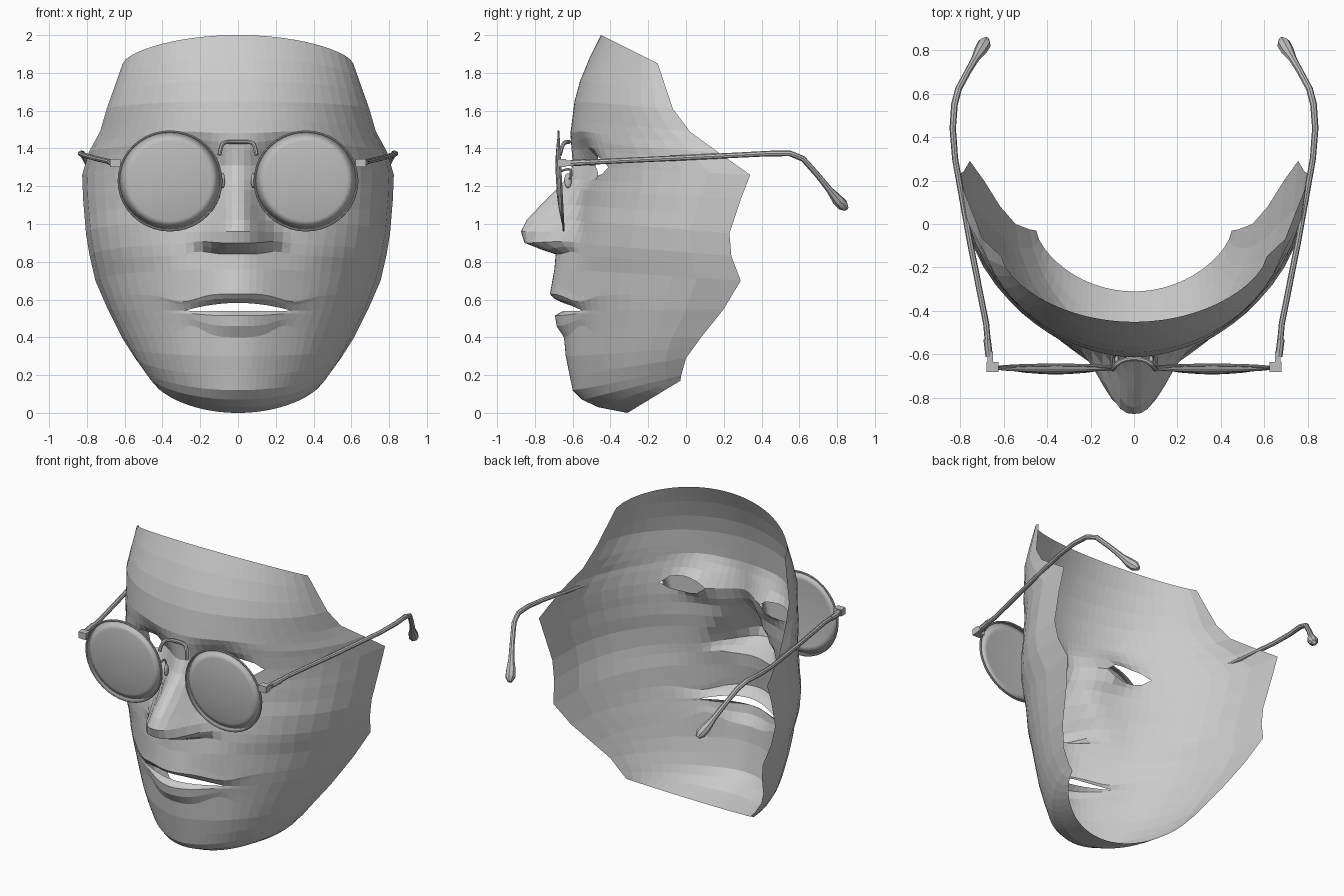
import bpy, bmesh, math
from mathutils import Vector

if "Cube" in bpy.data.objects:
    bpy.data.objects.remove(bpy.data.objects["Cube"])


def material(name, v):
    m = bpy.data.materials.new(name)
    m.diffuse_color = (v, v, v, 1)
    m.use_nodes = True
    m.node_tree.nodes["Principled BSDF"].inputs["Base Color"].default_value = m.diffuse_color
    return m


FACE = material("light grey", 0.6)
METAL = material("mid grey", 0.52)


def interp(keys, z):
    """Linear lookup in a table keyed by falling z."""
    for a, b in zip(keys, keys[1:]):
        if z >= b[0]:
            t = (a[0] - z) / (a[0] - b[0])
            return [p + (q - p) * t for p, q in zip(a[1:], b[1:])]
    return list(keys[-1][1:])


def finish(name, bm, mat, smooth=True):
    me = bpy.data.meshes.new(name)
    bm.to_mesh(me)
    bm.free()
    ob = bpy.data.objects.new(name, me)
    bpy.context.collection.objects.link(ob)
    me.materials.append(mat)
    for p in me.polygons:
        p.use_smooth = smooth
    return ob


# ---- face mask: rows run from forehead to chin, columns from ear to ear ----
EYE, MOUTH = 1.31, 0.54
ROWS = [2.0, 1.88, 1.76, 1.65, 1.55, 1.48, 1.43, 1.39, EYE, EYE, 1.235, 1.18, 1.10,
        1.02, 0.96, 0.90, 0.865, 0.84, 0.76, 0.68, 0.63, 0.605, MOUTH, MOUTH,
        0.515, 0.46, 0.40, 0.30, 0.20, 0.12, 0.07, 0.03, 0.0]
HALF = [0.04, 0.08, 0.13, 0.18, 0.24, 0.30, 0.355, 0.41, 0.465, 0.52, 0.58,
        0.65, 0.72, 0.79, 0.86, 0.92, 0.97, 1.0]
COLS = [-s for s in reversed(HALF)] + [0] + HALF
# side rim of the mask: row z, then x, y, z of the rim
RIM = [(2.0, .61, -.15, 1.85), (1.65, .695, -.07, 1.61), (1.55, .73, .02, 1.49),
       (1.43, .79, .17, 1.38), (1.31, .825, .34, 1.26), (1.18, .82, .29, 1.13),
       (1.02, .805, .23, .95), (.90, .785, .24, .83), (.76, .755, .29, .70),
       (.54, .69, .20, .55), (.40, .615, .08, .40), (.20, .545, 0, .29),
       (.07, .48, -.025, .2), (0, .45, -.03, .17)]
# roundness of the cross-section
ROUND = [(2.0, 1.3), (1.48, 1.2), (1.31, 1.0), (.9, .95), (.54, 1.0), (.3, 1.1), (0, 1.35)]
# centre depth without nose and lips
FRONT = [(2.0, -.45), (1.88, -.51), (1.76, -.56), (1.65, -.59), (1.48, -.612),
         (1.38, -.595), (1.25, -.575), (1.10, -.575), (.84, -.62), (.63, -.625),
         (.54, -.615), (.30, -.60), (.12, -.57), (.07, -.54), (.03, -.46), (0, -.31)]
# nose, lips and chin: height, width and squareness of the central bulge
BULGE = [(2.0, 0, .1, 2), (1.48, 0, .12, 2), (1.31, .02, .08, 2.2), (1.25, .05, .085, 2.2),
         (1.18, .115, .09, 2.2), (1.10, .195, .105, 2.2), (1.02, .255, .13, 2.4),
         (.96, .275, .16, 2.7), (.90, .245, .178, 3), (.865, .15, .18, 3), (.84, .07, .17, 2.4),
         (.76, .075, .22, 2), (.63, .095, .24, 2), (.605, .075, .23, 2), (.54, .035, .2, 2),
         (.515, .08, .2, 2), (.46, .075, .2, 2), (.40, .04, .22, 2), (.12, .03, .2, 2),
         (.07, .01, .2, 2), (0, 0, .2, 2)]

bm = bmesh.new()
grid = []
for i, zc in enumerate(ROWS):
    xb, yb, zb = interp(RIM, zc)
    yc, = interp(FRONT, zc)
    p, = interp(ROUND, zc)
    h, w, k = interp(BULGE, zc)
    row = []
    for s in COLS:
        c, a = max(0, 1 - s * s) ** (p / 2), abs(s)
        x = xb * s
        z = zc + (zb - zc) * (1 - c)
        y = yb - (yb - yc) * c
        y -= h * math.exp(-(abs(x) / w) ** k)
        # eye sockets
        y += .08 * math.exp(-((abs(x) - .22) / .13) ** 2 - ((zc - EYE) / .09) ** 2)
        # lips taper towards the mouth corners, brows arch above the eyes
        if abs(zc - MOUTH) < .15:
            z -= (zc - MOUTH) * .45 * math.exp(-((a - .41) / .15) ** 2)
        z += .03 * math.exp(-((a - .4) / .2) ** 2 - ((zc - 1.43) / .06) ** 2)
        # nostril wings sit a little higher than the tip
        z += .02 * math.exp(-((abs(x) - .2) / .07) ** 2 - ((zc - .86) / .05) ** 2)
        # the paired rows part to open the eyes and the mouth
        if zc == EYE:
            gap = math.sqrt(max(0, 1 - ((a - .41) / .17) ** 2))
            z += .05 * gap if ROWS[i + 1] == EYE else -.05 * gap
        if zc == MOUTH and ROWS[i + 1] == MOUTH:
            z += .042 * max(0, 1 - (a / .41) ** 2)
        row.append(bm.verts.new((x, y, z)))
    grid.append(row)
for i in range(len(ROWS) - 1):
    if ROWS[i] == ROWS[i + 1]:
        continue
    for j in range(len(COLS) - 1):
        bm.faces.new((grid[i][j], grid[i + 1][j], grid[i + 1][j + 1], grid[i][j + 1]))
bmesh.ops.remove_doubles(bm, verts=bm.verts[:], dist=0.002)
finish("face_mask", bm, FACE, smooth=False)


# ---- glasses ----
def tube(name, pts, radius, radii=None, cyclic=False, kind='POLY'):
    cu = bpy.data.curves.new(name, 'CURVE')
    cu.dimensions = '3D'
    cu.bevel_depth = radius
    cu.bevel_resolution = 2
    cu.use_fill_caps = True
    sp = cu.splines.new(kind)
    sp.points.add(len(pts) - 1)
    for k, p in enumerate(pts):
        sp.points[k].co = (*p, 1)
        sp.points[k].radius = radii[k] if radii else 1
    sp.use_cyclic_u = cyclic
    if kind == 'NURBS':
        sp.order_u = 3
        sp.use_endpoint_u = True
        sp.resolution_u = 6
    ob = bpy.data.objects.new(name, cu)
    bpy.context.collection.objects.link(ob)
    cu.materials.append(METAL)
    bpy.ops.object.select_all(action='DESELECT')
    ob.select_set(True)
    bpy.context.view_layer.objects.active = ob
    bpy.ops.object.convert(target='MESH')
    bpy.ops.object.shade_smooth_by_angle()


def box(name, centre, size):
    b = bmesh.new()
    bmesh.ops.create_cube(b, size=1)
    for v in b.verts:
        v.co = Vector([v.co[k] * size[k] + centre[k] for k in range(3)])
    finish(name, b, METAL, smooth=False)


def lens_point(side, r, ang, bulge=0.0):
    dx, dz = r * math.cos(ang), r * math.sin(ang)
    return (side * (.36 + .272 * dx), -.662 - .014 * dz - bulge * (1 - r * r),
            1.228 + .262 * dz)


N = 40
for side, tag in ((-1, "left"), (1, "right")):
    # lens: domed front and nearly flat back
    b = bmesh.new()
    rim = [b.verts.new(lens_point(side, 1, math.tau * k / N)) for k in range(N)]
    for bulge in (.028, .012):
        outer = rim
        for r in (.8, .55, .28):
            inner = [b.verts.new(lens_point(side, r, math.tau * k / N, bulge)) for k in range(N)]
            for k in range(N):
                b.faces.new((outer[k], outer[(k + 1) % N], inner[(k + 1) % N], inner[k]))
            outer = inner
        b.faces.new(outer)
    bmesh.ops.recalc_face_normals(b, faces=b.faces[:])
    finish(tag + "_lens", b, METAL)
    # thin wire rim
    tube(tag + "_rim", [lens_point(side, 1, math.tau * k / N) for k in range(N)],
         .006, cyclic=True)
    # hinge block, knuckle and sleeve
    box(tag + "_hinge", (side * .65, -.658, 1.322), (.055, .045, .042))
    box(tag + "_knuckle", (side * .662, -.615, 1.322), (.025, .05, .03))
    tube(tag + "_sleeve", [(side * .666, -.61, 1.322), (side * .676, -.53, 1.327)], .017)
    # temple arm with thick ear tip
    arm = [(.667, -.60, 1.322), (.68, -.46, 1.33), (.757, -.07, 1.348), (.823, .30, 1.366),
           (.834, .44, 1.373), (.826, .55, 1.374), (.808, .62, 1.345), (.765, .70, 1.255),
           (.73, .76, 1.18), (.705, .80, 1.13), (.688, .83, 1.10), (.678, .85, 1.08)]
    tube(tag + "_temple", [(side * x, y, z) for x, y, z in arm], .014,
         [1, 1, 1, 1, 1.05, 1.1, 1.1, 1.1, 1.3, 2.1, 2.2, 1.0])
    # nose pad on its wire
    tube(tag + "_pad_wire", [(side * x, y, z) for x, y, z in
         ((.10, -.66, 1.28), (.105, -.615, 1.30), (.095, -.60, 1.26), (.085, -.62, 1.235))],
         .006, kind='NURBS')
    b = bmesh.new()
    bmesh.ops.create_uvsphere(b, u_segments=12, v_segments=8, radius=1)
    for v in b.verts:
        v.co = Vector((side * .08 + v.co.x * .011, -.625 + v.co.y * .02, 1.23 + v.co.z * .04))
    finish(tag + "_nose_pad", b, METAL)

# bridge wire arching over the nose
half = [(.098, -.668, 1.365), (.09, -.655, 1.425), (.06, -.63, 1.435), (.02, -.62, 1.435)]
tube("bridge", half + [(-x, y, z) for x, y, z in reversed(half)], .011, kind='NURBS')
